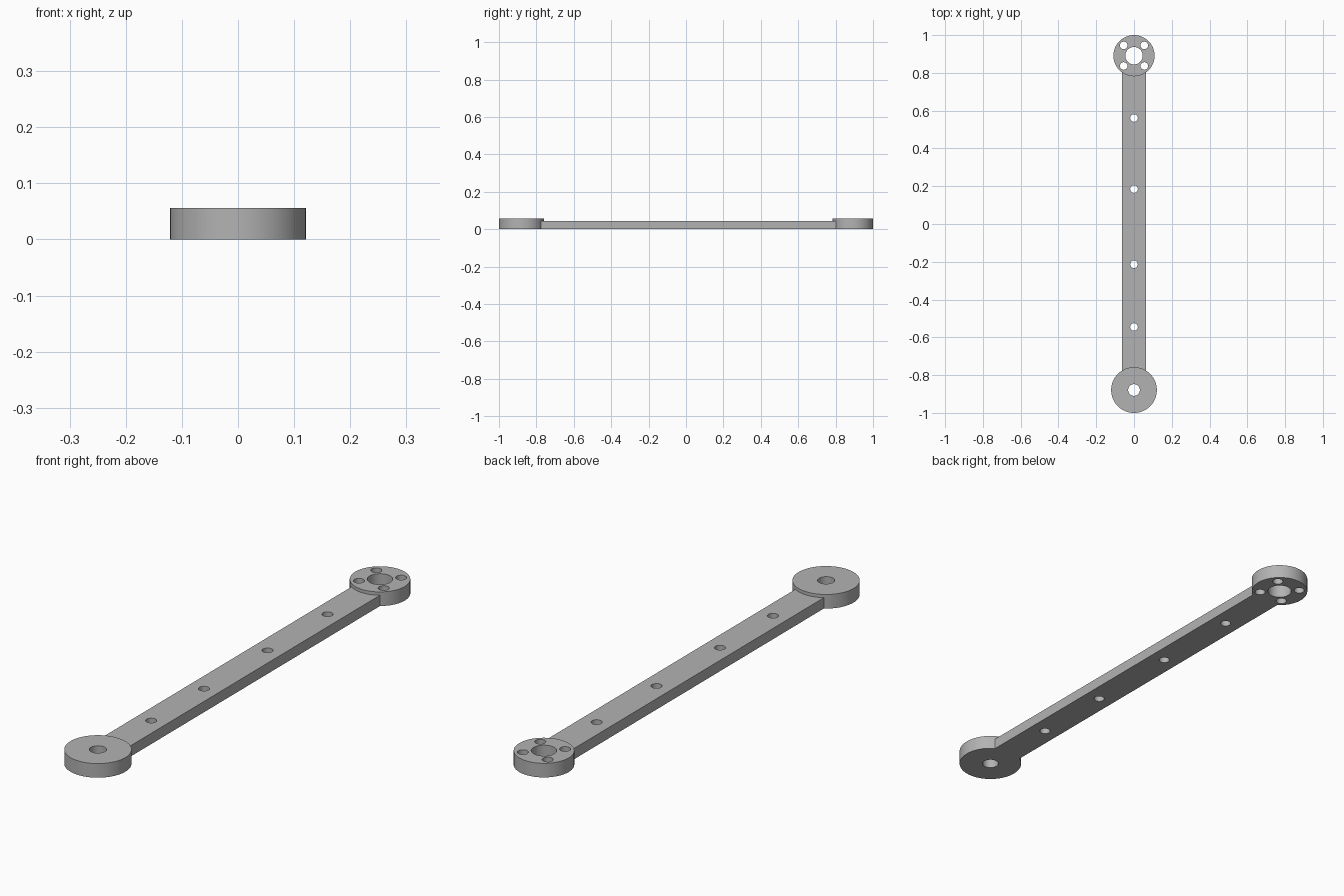
import bpy
import math

if "Cube" in bpy.data.objects:
    bpy.data.objects.remove(bpy.data.objects["Cube"], do_unlink=True)

HEIGHT = 0.056
BAR_HEIGHT = 0.043
FRONT_Y, FRONT_R = -0.879, 0.121
BACK_Y, BACK_R = 0.891, 0.109

grey = bpy.data.materials.new("plain grey")
grey.use_nodes = True
colour = (0.45, 0.45, 0.45, 1)
grey.diffuse_color = colour
grey.node_tree.nodes["Principled BSDF"].inputs["Base Color"].default_value = colour


def cylinder(name, x, y, radius, bottom, top, sides=96):
    bpy.ops.mesh.primitive_cylinder_add(
        vertices=sides, radius=radius, depth=top - bottom,
        location=(x, y, (top + bottom) / 2))
    obj = bpy.context.object
    obj.name = name
    obj.data.materials.append(grey)
    return obj


def combine(target, other, operation):
    mod = target.modifiers.new(operation.lower(), "BOOLEAN")
    mod.operation = operation
    mod.solver = "EXACT"
    mod.object = other
    bpy.context.view_layer.objects.active = target
    bpy.ops.object.modifier_apply(modifier=mod.name)
    bpy.data.objects.remove(other, do_unlink=True)


# Flat bar running between the two hub centres
bpy.ops.mesh.primitive_cube_add(
    size=1, location=(0, (FRONT_Y + BACK_Y) / 2, BAR_HEIGHT / 2))
arm = bpy.context.object
arm.name = "link_arm"
arm.scale = (0.125, BACK_Y - FRONT_Y, BAR_HEIGHT)
bpy.ops.object.transform_apply(location=True, rotation=False, scale=True)
arm.data.materials.append(grey)

# Raised round hubs at both ends
combine(arm, cylinder("front_hub", 0, FRONT_Y, FRONT_R, 0, HEIGHT), "UNION")
combine(arm, cylinder("back_hub", 0, BACK_Y, BACK_R, 0, HEIGHT), "UNION")

# Hub bores, bar holes and the four-bolt pattern, all drilled through
holes = [(0, FRONT_Y, 0.031), (0, BACK_Y, 0.046)]
holes += [(0, y, 0.02) for y in (-0.545, -0.213, 0.185, 0.561)]
holes += [(sx * 0.0545, BACK_Y + sy * 0.0545, 0.02)
          for sx in (-1, 1) for sy in (-1, 1)]
for x, y, radius in holes:
    combine(arm, cylinder("drill", x, y, radius, -0.05, 0.1, 48), "DIFFERENCE")

# Smooth round walls with crisp rims
bpy.ops.object.select_all(action="DESELECT")
arm.select_set(True)
bpy.context.view_layer.objects.active = arm
bpy.ops.object.shade_smooth_by_angle(angle=math.radians(30))
